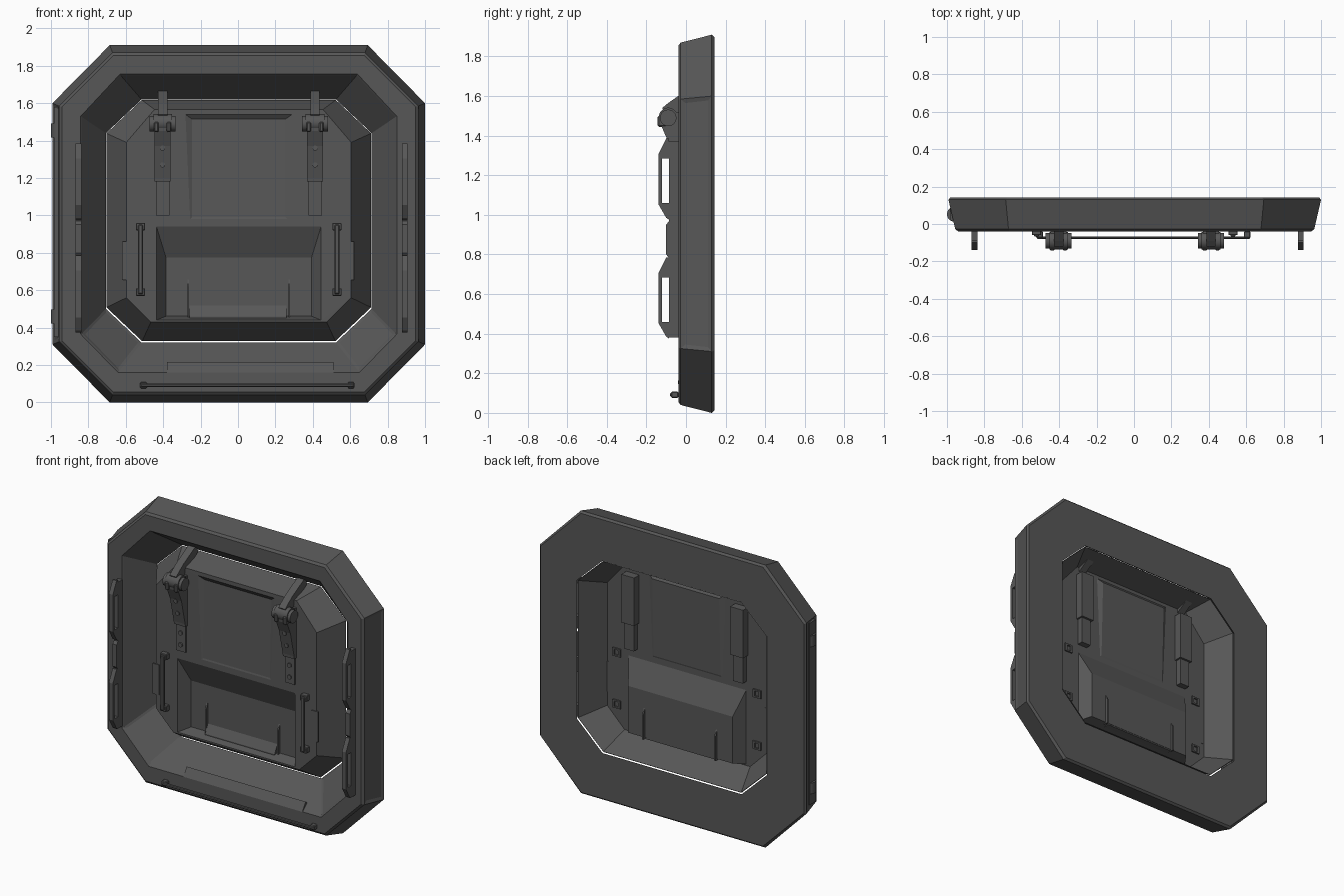
import bpy, bmesh, math
from mathutils import Vector

if "Cube" in bpy.data.objects:
    bpy.data.objects.remove(bpy.data.objects["Cube"], do_unlink=True)

metal = bpy.data.materials.new("dark grey metal")
GREY = (0.095, 0.095, 0.095, 1)
metal.use_nodes = True
metal.diffuse_color = GREY
metal.node_tree.nodes["Principled BSDF"].inputs["Base Color"].default_value = GREY
CX = 0.004  # body centre, balancing the hinge on one side


def finish(name, bm, normals=True):
    if normals:
        bmesh.ops.recalc_face_normals(bm, faces=bm.faces[:])
    mesh = bpy.data.meshes.new(name)
    bm.to_mesh(mesh)
    bm.free()
    mesh.materials.append(metal)
    ob = bpy.data.objects.new(name, mesh)
    bpy.context.scene.collection.objects.link(ob)
    return ob


def octagon(w, z0, z1, bot, bot_z, top, top_z):
    """Half width, bottom, top, then the lower and upper corner cuts."""
    half = [(bot, z0), (w, bot_z), (w, top_z), (top, z1)]
    return half + [(-x, z) for x, z in reversed(half)]


def loop(bm, pts, y):
    return [bm.verts.new((x + CX, y, z)) for x, z in pts]


def bridge(bm, a, b):
    n = len(a)
    return [bm.faces.new((a[i], a[(i + 1) % n], b[(i + 1) % n], b[i])) for i in range(n)]


def box(name, x, y, z, bevel=0.0):
    """Box from three (low, high) ranges."""
    bm = bmesh.new()
    bmesh.ops.create_cube(bm, size=1)
    for v in bm.verts:
        for i, (lo, hi) in enumerate((x, y, z)):
            v.co[i] = (lo + hi) / 2 + v.co[i] * (hi - lo)
    if bevel:
        bmesh.ops.bevel(bm, geom=bm.edges[:], offset=bevel, segments=1, affect='EDGES')
    return finish(name, bm)


def plate(name, outline, x0, x1):
    """Side profile of (y, z) points, extruded along x."""
    bm = bmesh.new()
    a = [bm.verts.new((x0, y, z)) for y, z in outline]
    b = [bm.verts.new((x1, y, z)) for y, z in outline]
    bm.faces.new(a)
    bm.faces.new(b)
    bridge(bm, a, b)
    return finish(name, bm)


def cylinder(name, centre, radius, depth, axis, sides=20):
    bm = bmesh.new()
    bmesh.ops.create_cone(bm, cap_ends=True, segments=sides, radius1=radius,
                          radius2=radius, depth=depth)
    ob = finish(name, bm)
    ob.rotation_euler = Vector(axis).to_track_quat('Z', 'Y').to_euler()
    ob.location = centre
    for p in ob.data.polygons:
        p.use_smooth = len(p.vertices) == 4
    return ob


# Outer frame: a closed ring of octagon loops
FRONT, BACK = -0.039, 0.143
HOLE = octagon(0.71, 0.32, 1.62, 0.52, 0.50, 0.52, 1.44)
bm = bmesh.new()
rings = [loop(bm, pts, y) for pts, y in (
    (HOLE, BACK),
    (octagon(0.985, 0.012, 1.898, 0.68, 0.315, 0.68, 1.595), BACK),
    (octagon(0.996, 0.0, 1.91, 0.69, 0.31, 0.69, 1.60), 0.13),
    (octagon(0.96, 0.04, 1.87, 0.675, 0.325, 0.675, 1.585), -0.027),
    (octagon(0.945, 0.055, 1.855, 0.67, 0.33, 0.67, 1.58), FRONT),
    (octagon(0.845, 0.16, 1.755, 0.645, 0.365, 0.635, 1.53), FRONT),
    (octagon(0.837, 0.168, 1.747, 0.64, 0.37, 0.63, 1.525), -0.03))]
bands = [bridge(bm, rings[i], rings[(i + 1) % len(rings)]) for i in range(len(rings))]
bmesh.ops.recalc_face_normals(bm, faces=bm.faces[:])
sides = [bands[2][1], bands[2][5]]
slopes = [bands[6][i] for i in (0, 6)]
bmesh.ops.inset_individual(bm, faces=sides, thickness=0.03, depth=-0.006)
bmesh.ops.inset_individual(bm, faces=slopes, thickness=0.02, depth=-0.004)
finish("outer_frame", bm, False)

# Inner panel: sheet dished from the back, with a lower pocket and an upper recess
P = -0.022  # front plane of the panel
bm = bmesh.new()
rim = loop(bm, octagon(0.706, 0.329, 1.616, 0.516, 0.509, 0.518, 1.438), 0.14)
face = loop(bm, octagon(0.60, 0.43, 1.565, 0.47, 0.56, 0.45, 1.39), P)
bridge(bm, rim, face)


def rect(z0, z1, w0, w1, y):
    return loop(bm, [(w0, z0), (w1, z1), (-w1, z1), (-w0, z0)], y)


pocket = rect(0.44, 0.94, 0.44, 0.44, P)
pocket_back = rect(0.46, 0.775, 0.39, 0.39, 0.052)
recess = rect(0.98, 1.54, 0.26, 0.285, P)
recess_back = rect(0.99, 1.515, 0.25, 0.25, P + 0.018)
for i in (0, 3):
    recess_back[i].co.y = P + 0.003
for a, b in ((pocket, pocket_back), (recess, recess_back)):
    bridge(bm, a, b)
    bm.faces.new(b)
edges = [bm.edges.get((l[i], l[(i + 1) % len(l)]))
         for l in (face, pocket, recess) for i in range(len(l))]
bmesh.ops.triangle_fill(bm, edges=edges, use_beauty=True, normal=(0, -1, 0))
panel = finish("inner_panel", bm)
thick = panel.modifiers.new("thickness", 'SOLIDIFY')
thick.thickness = 0.004
thick.offset = 0

# Pocket details: step plate at the bottom and two ribs showing on both faces
plate("pocket_step", [(0.052, 0.52), (0.02, 0.46), (0.02, 0.445), (0.052, 0.45)], -0.26, 0.26)
for s in (-1, 1):
    x = s * 0.27 + CX
    plate("pocket_rib", [(0.052, 0.66), (0.035, 0.62), (0.035, 0.45), (0.07, 0.45),
                         (0.07, 0.62)], x - 0.005, x + 0.005)

# Hinge arms, pivots and their rear housings
for x in (-0.403, 0.412):
    plate("upper_arm", [(-0.12, 1.54), (-0.09, 1.565), (-0.04, 1.60), (0.10, 1.675),
                        (0.11, 1.62), (-0.03, 1.53), (-0.07, 1.46)], x - 0.025, x + 0.025)
    plate("lower_arm", [(-0.13, 1.49), (-0.125, 1.45), (-0.09, 1.37), (-0.05, 1.20),
                        (-0.048, 1.18), (P, 1.18), (P, 1.52), (-0.05, 1.52)],
          x - 0.043, x + 0.043)
    cylinder("arm_pivot", (x, -0.09, 1.495), 0.047, 0.10, (1, 0, 0))
    cylinder("pivot_pin", (x, -0.09, 1.49), 0.042, 0.14, (1, 0, 0))
    for s in (-1, 1):
        box("pivot_lug", (x + s * 0.034 - 0.012, x + s * 0.034 + 0.012),
            (-0.143, -0.10), (1.445, 1.50), 0.006)
    box("mount_strip", (x - 0.036, x + 0.036), (P - 0.014, P), (1.0, 1.185))
    for z in (1.045, 1.125):
        cylinder("strip_bolt", (x, P - 0.016, z), 0.015, 0.012, (0, 1, 0), 12)
    for z in (1.27, 1.36):
        cylinder("arm_bolt", (x, -0.067 - (z - 1.27) * 0.23, z), 0.014, 0.015, (0, 1, 0), 12)
    box("rear_housing", (x - 0.048, x + 0.048), (P, 0.035), (1.18, 1.505))
    box("rear_housing_foot", (x - 0.036, x + 0.036), (P, 0.02), (1.0, 1.18))

# Side grab handles: a slotted double grip on each side of the frame
GRIP_BASE = [(-0.03, 0.38), (-0.085, 0.38), (-0.085, 0.78), (-0.10, 0.80), (-0.10, 0.95),
             (-0.085, 0.97), (-0.085, 1.37), (-0.03, 1.37)]
for x in (-0.853, 0.891):
    x0, x1 = x - 0.015, x + 0.015
    plate("handle_base", GRIP_BASE, x0, x1)
    for z in (0.375, 0.975):
        grip = [(-0.085, 0), (-0.10, 0.01), (-0.14, 0.08), (-0.14, 0.33), (-0.10, 0.41),
                (-0.085, 0.41), (-0.085, 0.31), (-0.121, 0.31), (-0.121, 0.085), (-0.085, 0.085)]
        plate("handle_grip", [(y, z + dz) for y, dz in grip], x0, x1)

# Upright rails on the panel, with feet, rear fixings and side latch plates
for s in (-1, 1):
    x = s * 0.525 + CX
    box("panel_rail", (x - 0.013, x + 0.013), (-0.068, -0.052), (0.58, 0.95), 0.004)
    for z in (0.59, 0.94):
        box("rail_foot", (x - 0.025, x + 0.025), (-0.06, P), (z - 0.02, z + 0.02), 0.004)
        for d in (-0.022, 0.022):
            box("rail_fixing_bar", (x - 0.03, x + 0.03), (P, P + 0.012), (z + d - 0.005, z + d + 0.005))
            box("rail_fixing_side", (x + d - 0.007, x + d + 0.007), (P, P + 0.012), (z - 0.02, z + 0.02))
    box("latch_plate", (s * 0.595 - 0.025, s * 0.595 + 0.025), (P - 0.008, P + 0.003), (0.655, 0.86))

# Lower rail on the frame and the shallow plate above it
box("lower_rail", (-0.52, 0.62), (-0.08, -0.066), (0.083, 0.101), 0.004)
for x in (-0.505, 0.605):
    box("lower_rail_foot", (x - 0.018, x + 0.018), (-0.075, FRONT), (0.075, 0.108), 0.005)
plate("lower_plate", [(-0.041, 0.145), (-0.041, 0.16), (-0.005, 0.215), (0.015, 0.2),
                      (-0.03, 0.145)], -0.38, 0.51)

# Side hinge rod with two knuckles
box("hinge_strip", (-0.985, -0.955), (0.02, 0.085), (0.35, 1.58))
for z in (0.46, 1.455):
    cylinder("hinge_knuckle", (-0.96, 0.052, z), 0.04, 0.075, (0, 0, 1))
